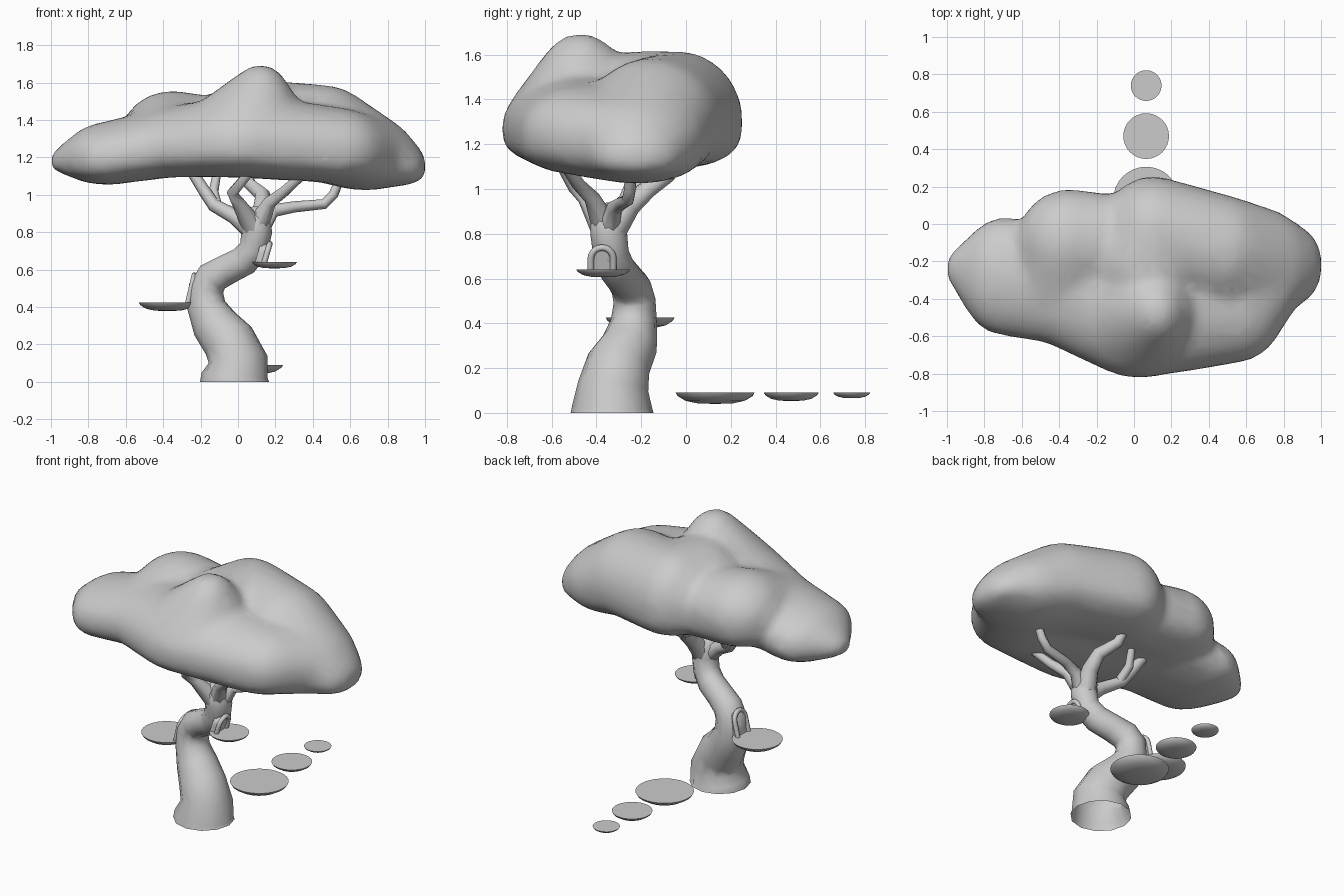
import bpy, bmesh, math
from mathutils import Vector

if "Cube" in bpy.data.objects:
    bpy.data.objects.remove(bpy.data.objects["Cube"])

grey = bpy.data.materials.new("plain_grey")
grey.use_nodes = True
grey.diffuse_color = (0.6, 0.6, 0.6, 1)
grey.node_tree.nodes["Principled BSDF"].inputs["Base Color"].default_value = (0.6, 0.6, 0.6, 1)


def add_object(name, data, angle=40):
    obj = bpy.data.objects.new(name, data)
    bpy.context.collection.objects.link(obj)
    bpy.ops.object.select_all(action='DESELECT')
    obj.select_set(True)
    bpy.context.view_layer.objects.active = obj
    if obj.type == 'CURVE':
        bpy.ops.object.convert(target='MESH')
        obj = bpy.context.object
    obj.data.materials.clear()
    obj.data.materials.append(grey)
    bpy.ops.object.shade_smooth_by_angle(angle=math.radians(angle))
    return obj


def mesh_from(name, bm):
    mesh = bpy.data.meshes.new(name)
    bm.to_mesh(mesh)
    bm.free()
    return mesh


def tube(name, points, caps=False, res=2):
    """Sweep a round section through (x, y, z, radius) points."""
    curve = bpy.data.curves.new(name, 'CURVE')
    curve.dimensions = '3D'
    curve.bevel_depth = 1
    curve.bevel_resolution = res
    curve.use_fill_caps = caps
    spline = curve.splines.new('POLY')
    spline.points.add(len(points) - 1)
    for p, (x, y, z, r) in zip(spline.points, points):
        p.co = (x, y, z, 1)
        p.radius = r
    add_object(name, curve, 60)


def bowl(name, x, y, top, r, depth):
    """Flat-topped platform with a shallow rounded underside."""
    bm = bmesh.new()
    profile = [(0, 0), (1, 0), (.95, -.3), (.75, -.72), (.45, -.95), (0, -1)]
    verts = [bm.verts.new((a * r, 0, b * depth)) for a, b in profile]
    edges = [bm.edges.new(pair) for pair in zip(verts, verts[1:])]
    bmesh.ops.spin(bm, geom=verts + edges, cent=(0, 0, 0), axis=(0, 0, 1),
                   angle=math.tau, steps=32, use_duplicate=False)
    bmesh.ops.remove_doubles(bm, verts=bm.verts, dist=1e-4)
    bmesh.ops.recalc_face_normals(bm, faces=bm.faces)
    bmesh.ops.translate(bm, verts=bm.verts, vec=(x, y, top))
    add_object(name, mesh_from(name, bm), 35)


def arched_door(name, foot, half, height, lean, side):
    """Rounded frame with a flat panel, leaning along the trunk."""
    foot = Vector(foot)
    flat = [(-half, 0)]
    for i in range(11):
        a = math.pi * (1 - i / 10)
        flat.append((half * math.cos(a), height - half + half * math.sin(a)))
    flat.append((half, 0))
    path = [foot + Vector((lean * v / height, u, v)) for u, v in flat]
    tube(name + "_frame", [(*p, .015) for p in path], caps=True)
    bm = bmesh.new()
    face = bm.faces.new([bm.verts.new(p) for p in path])
    ext = bmesh.ops.extrude_face_region(bm, geom=[face])
    moved = [v for v in ext["geom"] if isinstance(v, bmesh.types.BMVert)]
    bmesh.ops.translate(bm, verts=moved, vec=(-side * .05, 0, 0))
    bmesh.ops.recalc_face_normals(bm, faces=bm.faces)
    add_object(name + "_panel", mesh_from(name + "_panel", bm), 30)


# Twisting trunk, open at the foot
tube("trunk", [
    (-.018, -.33, 0, .185), (-.018, -.33, .03, .178), (0, -.325, .12, .158),
    (-.05, -.3, .22, .143), (-.125, -.25, .31, .125), (-.17, -.232, .41, .103),
    (-.17, -.23, .5, .094), (-.135, -.245, .56, .09), (-.06, -.275, .6, .084),
    (.03, -.31, .645, .083), (.085, -.335, .71, .08), (.1, -.345, .8, .082),
    (.095, -.35, .88, .08), (.095, -.35, .93, .04), (.095, -.35, .94, .001)], res=4)

# Branches reaching into the crown
branches = {
    "right_low": [(.1, -.35, .79, .06), (.19, -.32, .915, .037), (.3, -.29, .935, .03),
                  (.46, -.26, .95, .028), (.51, -.25, 1.0, .027), (.56, -.25, 1.12, .024)],
    "right_front": [(.1, -.36, .83, .06), (.17, -.42, .96, .036), (.25, -.48, 1.02, .03),
                    (.36, -.55, 1.12, .024)],
    "back": [(.1, -.34, .8, .07), (.13, -.25, .93, .052), (.13, -.17, 1.0, .042),
             (.06, -.08, 1.06, .034), (.04, -.04, 1.14, .028)],
    "left": [(.07, -.35, .82, .06), (-.02, -.33, .885, .042), (-.13, -.27, .945, .036),
             (-.18, -.24, 1.02, .034), (-.25, -.21, 1.13, .03)],
    "left_fork": [(-.11, -.28, .93, .03), (-.13, -.2, 1.02, .026), (-.11, -.15, 1.13, .022)],
    "front": [(.08, -.37, .83, .06), (0, -.45, .96, .035), (-.03, -.5, 1.01, .03),
              (.07, -.57, 1.13, .024)]}
for label, pts in branches.items():
    tube(label + "_branch", pts, caps=True)

# Crown lobes: (x, y, z, x radius, y radius, rise, drop)
lobes = {
    "tip": (-.9, -.24, 1.18, .1, .12, .08, .06),
    "arm": (-.7, -.28, 1.2, .23, .31, .18, .14),
    "shoulder": (-.4, -.32, 1.25, .25, .32, .2, .15),
    "main": (.03, -.45, 1.27, .4, .37, .26, .17),
    "peak": (.12, -.47, 1.5, .16, .18, .19, .1),
    "back_left": (-.35, -.1, 1.32, .27, .28, .23, .2),
    "dip": (-.1, -.1, 1.3, .25, .25, .21, .19),
    "saddle": (.08, -.22, 1.32, .32, .25, .29, .2),
    "back_middle": (.1, -.03, 1.3, .26, .28, .31, .2),
    "back_right": (.46, -.15, 1.3, .28, .3, .28, .22),
    "right": (.68, -.22, 1.22, .26, .3, .2, .19),
    "right_tip": (.89, -.22, 1.15, .11, .19, .13, .09),
    "right_front": (.52, -.46, 1.25, .28, .28, .21, .18)}
links = [("tip", "arm"), ("arm", "shoulder"), ("shoulder", "main"), ("main", "peak"),
         ("shoulder", "back_left"), ("dip", "back_left"), ("dip", "saddle"),
         ("saddle", "back_middle"), ("back_middle", "back_right"), ("back_right", "right"),
         ("right", "right_tip"), ("right", "right_front"), ("main", "right_front")]
PUFF = .008  # makes up for the softening below

ball = bmesh.new()
bmesh.ops.create_icosphere(ball, subdivisions=3, radius=1)
directions = [v.co.copy() for v in ball.verts]
ball.free()


def lobe_points(key):
    """Surface points of a domed lobe with a flattened underside."""
    x, y, z, rx, ry, rise, drop = lobes[key]
    for u in directions:
        up = u.z * (rise + PUFF) if u.z > 0 else -(drop + PUFF) * abs(u.z) ** .65
        yield x + u.x * (rx + PUFF), y + u.y * (ry + PUFF), z + up


# Each link is the hull of two lobes; all hulls are fused into one lumpy mass
crown_bm = bmesh.new()
for pair in links:
    fresh = [crown_bm.verts.new(p) for key in pair for p in lobe_points(key)]
    bmesh.ops.convex_hull(crown_bm, input=fresh)
loose = [v for v in crown_bm.verts if not v.link_faces]
bmesh.ops.delete(crown_bm, geom=loose, context='VERTS')
crown = add_object("crown", mesh_from("crown", crown_bm))
remesh = crown.modifiers.new("fuse", 'REMESH')
remesh.mode = 'VOXEL'
remesh.voxel_size = .03
smooth = crown.modifiers.new("soften", 'SMOOTH')
smooth.factor = .5
smooth.iterations = 10
thin = crown.modifiers.new("thin", 'DECIMATE')
thin.ratio = .3
for name in ("fuse", "soften", "thin"):
    bpy.ops.object.modifier_apply(modifier=name)
bpy.ops.object.shade_smooth_by_angle(angle=math.radians(60))

# Stepping platforms behind the tree, and a balcony under each door
for name, x, y, top, r, depth in [
        ("large_step", .065, .13, .09, .176, .05),
        ("middle_step", .065, .47, .09, .122, .037),
        ("small_step", .065, .74, .09, .082, .024),
        ("right_balcony", -.378, -.205, .425, .153, .047),
        ("left_balcony", .195, -.37, .64, .12, .034)]:
    bowl(name, x, y, top, r, depth)

arched_door("left_door", (.14, -.375, .635), .05, .103, .03, 1)
arched_door("right_door", (-.268, -.215, .42), .055, .15, .035, -1)
